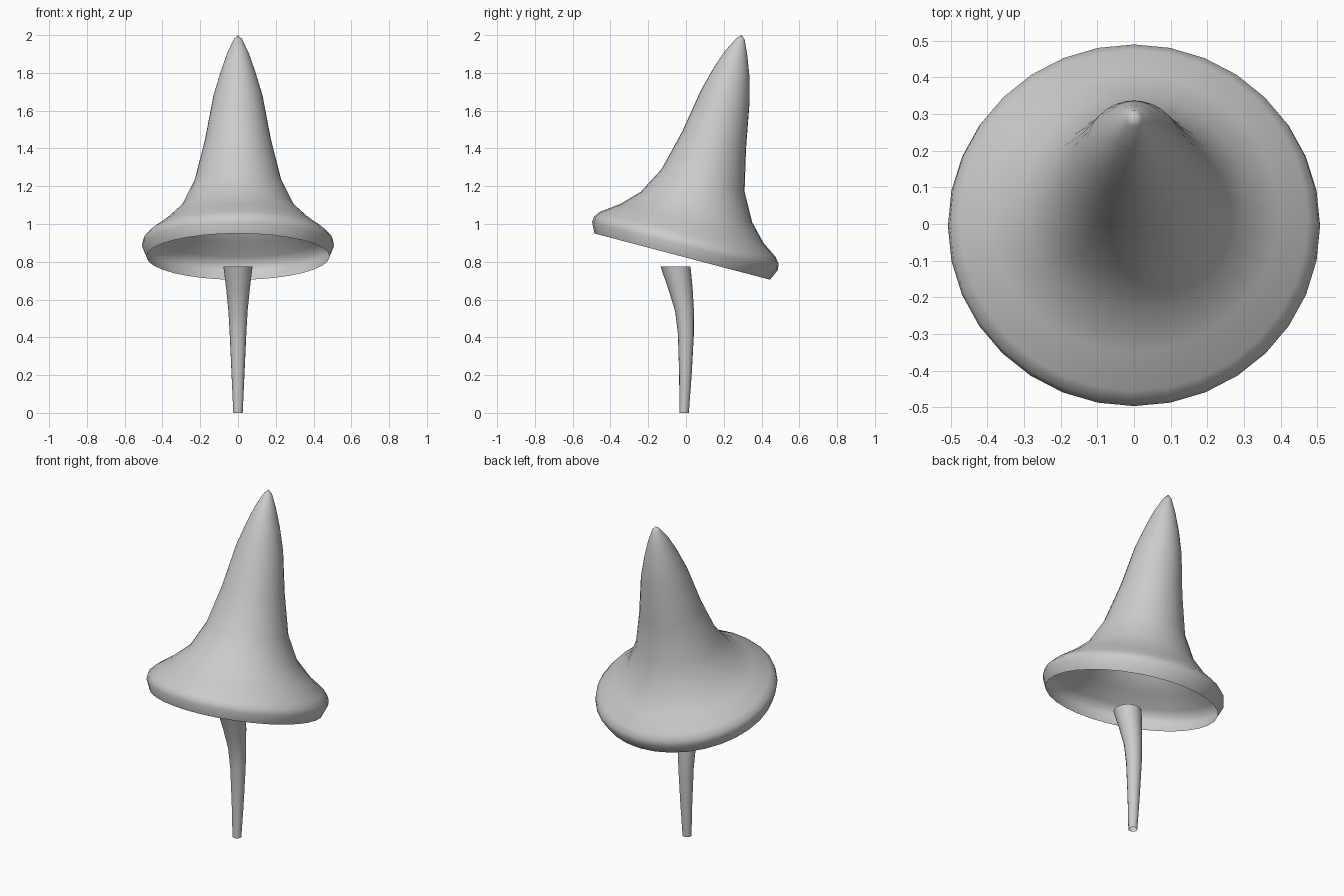
import bpy, bmesh
from math import cos, sin, tau

if "Cube" in bpy.data.objects:
    bpy.data.objects.remove(bpy.data.objects["Cube"])

grey = bpy.data.materials.new("light grey")
grey.use_nodes = True
grey.diffuse_color = (0.6, 0.6, 0.6, 1)
grey.node_tree.nodes["Principled BSDF"].inputs["Base Color"].default_value = (0.6, 0.6, 0.6, 1)


def loft(name, rings, sides, apex=None):
    """Skin tilted ellipses, each given as front y, z, back y, z and half width."""
    bm = bmesh.new()
    loops = []
    for fy, fz, by, bz, w in rings:
        loop = []
        for i in range(sides):
            a = tau * i / sides
            t = (1 + sin(a)) / 2
            loop.append(bm.verts.new((w * cos(a), fy + (by - fy) * t, fz + (bz - fz) * t)))
        loops.append(loop)
    for low, high in zip(loops, loops[1:]):
        for i in range(sides):
            j = (i + 1) % sides
            bm.faces.new((low[i], low[j], high[j], high[i]))
    if apex:
        tip = bm.verts.new(apex)
        for i in range(sides):
            bm.faces.new((loops[-1][i], loops[-1][(i + 1) % sides], tip))
    for f in bm.faces:
        f.smooth = True
    mesh = bpy.data.meshes.new(name)
    bm.to_mesh(mesh)
    bm.free()
    mesh.materials.append(grey)
    obj = bpy.data.objects.new(name, mesh)
    bpy.context.collection.objects.link(obj)
    return obj


# Hollow pointed cap, open underneath and leaning to the back
loft("mushroom_cap", [
    (-0.485, 0.95, 0.445, 0.705, 0.485),
    (-0.497, 1.01, 0.487, 0.757, 0.508),
    (-0.487, 1.04, 0.49, 0.79, 0.503),
    (-0.455, 1.065, 0.475, 0.825, 0.475),
    (-0.35, 1.105, 0.41, 0.9, 0.395),
    (-0.24, 1.17, 0.35, 1.01, 0.3),
    (-0.13, 1.29, 0.31, 1.17, 0.23),
    (-0.02, 1.49, 0.318, 1.4, 0.175),
    (0.08, 1.71, 0.337, 1.65, 0.13),
    (0.145, 1.825, 0.336, 1.78, 0.093),
    (0.205, 1.915, 0.325, 1.89, 0.058),
    (0.265, 1.982, 0.311, 1.975, 0.022),
], 32, (0, 0.295, 2.0))

# Curved stem, an open tube widening towards the top
loft("mushroom_stem", [
    (-0.035, 0, 0.015, 0, 0.025),
    (-0.036, 0.2, 0.03, 0.2, 0.034),
    (-0.043, 0.42, 0.042, 0.42, 0.044),
    (-0.058, 0.54, 0.042, 0.54, 0.051),
    (-0.095, 0.66, 0.035, 0.66, 0.063),
    (-0.135, 0.775, 0.024, 0.775, 0.077),
], 16)
